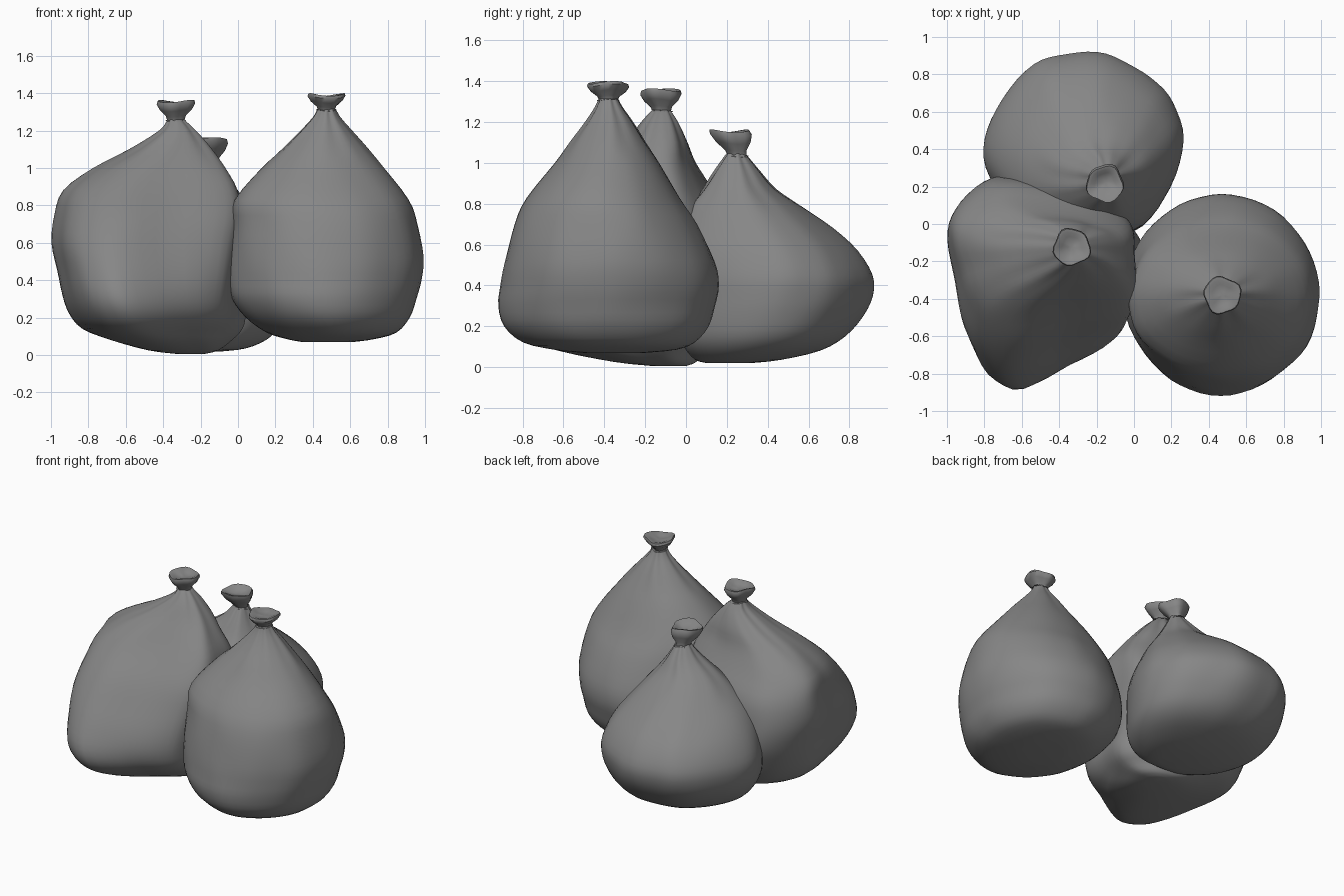
import bpy, bmesh
from math import sin, cos, pi
from mathutils import Vector, noise

if "Cube" in bpy.data.objects:
    bpy.data.objects.remove(bpy.data.objects["Cube"])

N = 56  # points round each bag

# dark grey plastic
plastic = bpy.data.materials.new("dark_plastic")
plastic.diffuse_color = (0.24, 0.24, 0.24, 1)
plastic.use_nodes = True
plastic.node_tree.nodes["Principled BSDF"].inputs["Base Color"].default_value = plastic.diffuse_color


def catmull(p0, p1, p2, p3, t):
    return tuple(0.5 * (2*b + (c-a)*t + (2*a-5*b+4*c-d)*t*t + (3*b-a-3*c+d)*t**3)
                 for a, b, c, d in zip(p0, p1, p2, p3))


def smooth_rows(rows, steps):
    out, m = [], len(rows)
    for i in range(m - 1):
        for s in range(steps):
            out.append(catmull(rows[max(i-1, 0)], rows[i], rows[i+1],
                               rows[min(i+2, m-1)], s / steps))
    return out + [rows[-1]]


def outline_at(pts, u):
    # closed cross-section curve, u in 0..1
    m = len(pts)
    f = u * m
    i = int(f)
    return catmull(pts[(i-1) % m], pts[i % m], pts[(i+1) % m], pts[(i+2) % m], f - i)


def loft(name, rings, angle):
    # skin a stack of rings, closing both ends with a fan
    bm = bmesh.new()
    loops = [[bm.verts.new(p) for p in r] for r in rings]
    n = len(loops[0])
    for a, b in zip(loops, loops[1:]):
        for k in range(n):
            j = (k + 1) % n
            bm.faces.new((a[k], a[j], b[j], b[k]))
    for r in (loops[0], loops[-1]):
        c = bm.verts.new(sum((v.co for v in r), Vector()) / n)
        for k in range(n):
            bm.faces.new((c, r[k], r[(k + 1) % n]))
    bmesh.ops.recalc_face_normals(bm, faces=bm.faces)
    me = bpy.data.meshes.new(name)
    bm.to_mesh(me)
    bm.free()
    me.materials.append(plastic)
    ob = bpy.data.objects.new(name, me)
    bpy.context.collection.objects.link(ob)
    bpy.ops.object.select_all(action='DESELECT')
    ob.select_set(True)
    bpy.context.view_layer.objects.active = ob
    bpy.ops.object.shade_smooth_by_angle(angle=angle)


def bag(name, rows, outline, seed, cut=0):
    # rows: z, x min, x max, y min, y max; cut undercuts the front right corner
    top = rows[-1][0]
    rings = []
    for z, x0, x1, y0, y1 in smooth_rows(rows, 3):
        cx, cy, hx, hy = (x0+x1)/2, (y0+y1)/2, (x1-x0)/2, (y1-y0)/2
        w = min(1, hx / 0.4)
        pleat = max(0, 1 - (top - z) / 0.3)
        ring = []
        for k in range(N):
            a = 2 * pi * k / N
            ox, oy = outline_at(outline, k / N)
            px, py = ox*w + cos(a)*(1-w), oy*w + sin(a)*(1-w)
            d = noise.noise(Vector((px*1.6 + seed, py*1.6, z*2.5)))
            d += 0.6 * noise.noise(Vector((px*3 + seed, py*3, z*4 + px*2)))
            f = 1 + 0.02*d*w + pleat*(0.05*sin(7*a + seed) + 0.03*sin(11*a))
            f -= cut * max(0, (px - py)/1.4 - 0.4) * (0.5 - z) * max(0, 1.1 - z) * w
            ring.append((cx + hx*px*f, cy + hy*py*f, z))
        rings.append(ring)
    loft(name, rings, 0.8)


def knot(name, base, lean, h, seed):
    # gathered neck flaring into a crumpled open cup
    prof = [(-0.03, .055), (0, .045), (.2, .052), (.5, .083), (.8, .1),
            (.97, .095), (.95, .078), (.82, .055), (.75, .02)]
    rings = []
    for t, r in prof:
        ring = []
        for k in range(24):
            a = 2 * pi * k / 24
            q = r * (1 + 0.05*sin(3*a + seed) + 0.05*sin(5*a - seed))
            ring.append((base[0] + lean[0]*t + q*cos(a), base[1] + lean[1]*t + q*sin(a),
                         base[2] + h*t + 0.08*r*sin(2*a + seed)))
        rings.append(ring)
    loft(name, rings, 0.9)


circle = [(cos(i*pi/6), sin(i*pi/6)) for i in range(12)]

# right-hand bag, tall and round
bag("right_bag", [
    (.07, .34, .62, -.5, -.2), (.085, .26, .73, -.64, -.05), (.12, .15, .85, -.79, .04),
    (.2, .04, .92, -.885, .11), (.3, -.03, .955, -.915, .14), (.4, -.05, .985, -.905, .155),
    (.52, -.05, .997, -.885, .135), (.7, -.03, .965, -.84, .055), (.83, -.015, .915, -.78, -.03),
    (1, .13, .78, -.64, -.13), (1.1, .235, .695, -.565, -.195), (1.2, .335, .605, -.49, -.26),
    (1.27, .40, .545, -.445, -.31), (1.315, .425, .52, -.425, -.335)], circle, 1.0)
knot("right_knot", (.472, -.38, 1.31), (0, 0), .085, 1.0)

# left-hand bag, with a low front corner and a shoulder leaning back
bag("left_bag", [
    (.005, -.32, -.18, -.16, .0), (.025, -.48, -.1, -.36, .05), (.08, -.68, -.03, -.64, .1),
    (.14, -.83, .02, -.8, .15), (.22, -.9, .035, -.88, .19), (.32, -.94, .01, -.89, .22),
    (.45, -.97, -.01, -.83, .25), (.6, -1, -.02, -.73, .25), (.75, -.98, -.015, -.62, .22),
    (.88, -.93, -.03, -.5, .13), (1, -.77, -.08, -.39, .05), (1.1, -.58, -.14, -.3, .01),
    (1.2, -.42, -.225, -.22, -.04), (1.26, -.375, -.29, -.165, -.08)],
    [(1, .1), (1, .47), (.75, .72), (.4, .86), (-.3, 1), (-.66, .91), (-.93, .62), (-1, .3),
     (-.93, -.14), (-.82, -.55), (-.63, -.87), (-.28, -1), (.25, -.82), (.78, -.64), (.98, -.4)],
    4.0, 1.4)
knot("left_knot", (-.333, -.12, 1.255), (0, -.005), .105, 2.5)

# rear bag, low and slumped backwards
bag("rear_bag", [
    (.02, -.3, -.08, .1, .32), (.035, -.45, .04, .04, .46), (.08, -.6, .15, 0, .65),
    (.15, -.7, .22, -.03, .77), (.25, -.77, .25, -.05, .855), (.35, -.795, .26, -.05, .9),
    (.45, -.79, .255, -.05, .9), (.57, -.74, .21, -.05, .83), (.68, -.65, .14, -.03, .71),
    (.78, -.52, .07, .01, .57), (.87, -.4, 0, .08, .44), (.96, -.27, -.06, .14, .36),
    (1.045, -.195, -.105, .2, .29)],
    [(1, .04), (.89, .48), (.64, .77), (.23, 1), (-.18, 1), (-.55, .86), (-.88, .4), (-1, -.06),
     (-.88, -.52), (-.5, -.87), (.1, -.97), (.55, -.95), (.86, -.52)], 7.0)
knot("rear_knot", (-.15, .25, 1.035), (-.005, -.04), .125, 4.0)
